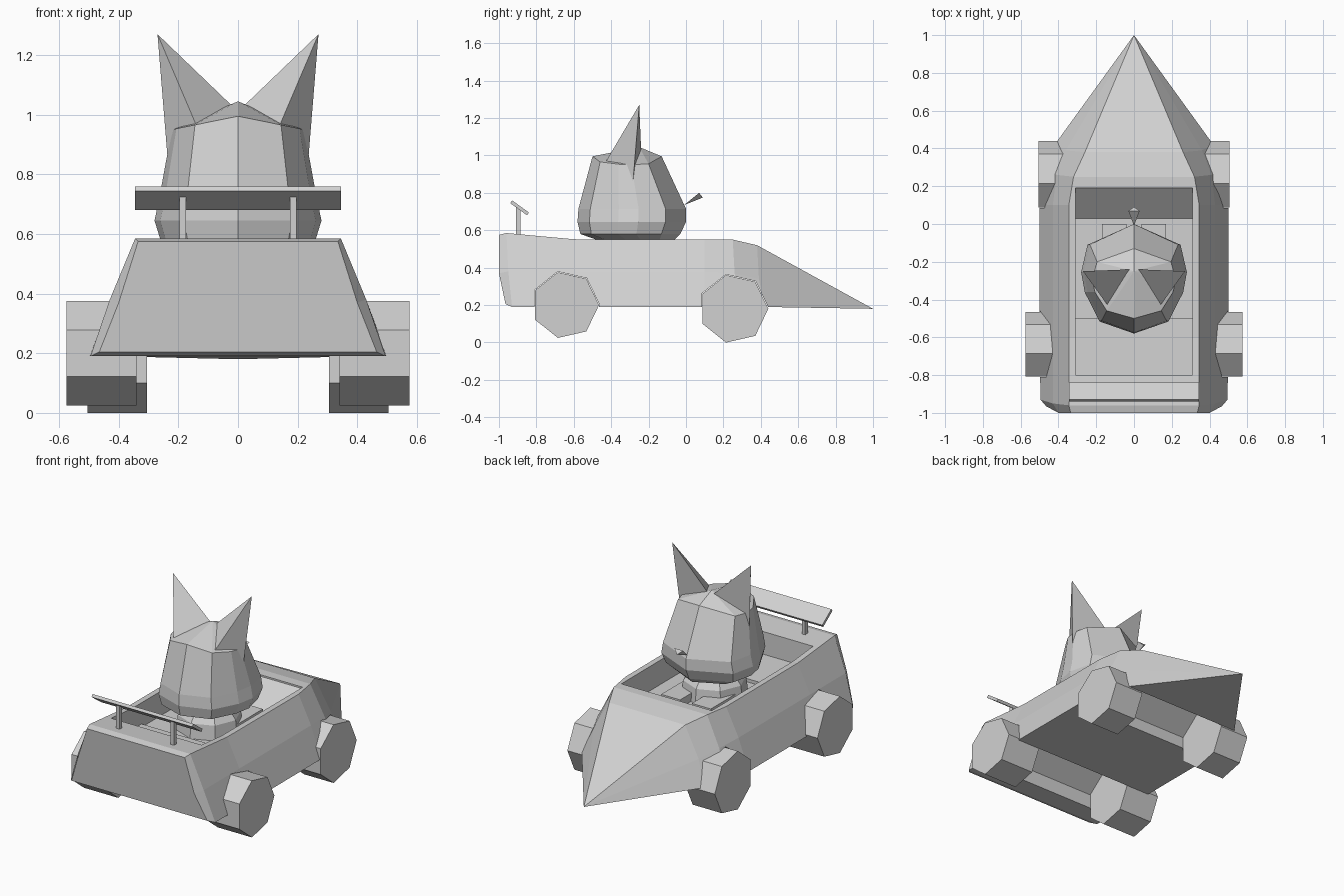
import bpy, bmesh, math
from mathutils import Vector

cube = bpy.data.objects.get("Cube")
if cube:
    bpy.data.objects.remove(cube, do_unlink=True)

grey = bpy.data.materials.new("light grey")
grey.use_nodes = True
grey.diffuse_color = (0.64, 0.64, 0.64, 1)
grey.node_tree.nodes["Principled BSDF"].inputs["Base Color"].default_value = grey.diffuse_color


def finish(name, bm):
    bmesh.ops.recalc_face_normals(bm, faces=bm.faces[:])
    mesh = bpy.data.meshes.new(name)
    bm.to_mesh(mesh)
    bm.free()
    mesh.materials.append(grey)
    ob = bpy.data.objects.new(name, mesh)
    bpy.context.collection.objects.link(ob)
    return ob


def loft(name, rings, tip=None):
    """Skin closed rings of equal length; end in a point if a tip is given."""
    bm = bmesh.new()
    loops = [[bm.verts.new(p) for p in ring] for ring in rings]
    n = len(loops[0])
    for a, b in zip(loops, loops[1:]):
        for i in range(n):
            j = (i + 1) % n
            bm.faces.new((a[i], a[j], b[j], b[i]))
    bm.faces.new(loops[0])
    if tip:
        t = bm.verts.new(tip)
        for i in range(n):
            bm.faces.new((loops[-1][i], loops[-1][(i + 1) % n], t))
    else:
        bm.faces.new(loops[-1])
    return finish(name, bm)


def extrude_x(name, profile, x0, x1):
    return loft(name, [[(x, y, z) for y, z in profile] for x in (x0, x1)])


def box(name, x0, x1, y0, y1, z0, z1):
    return extrude_x(name, [(y0, z0), (y1, z0), (y1, z1), (y0, z1)], x0, x1)


def heptagon(cy, cz, r):
    return [(cy + r * math.cos(math.tau * i / 7), cz + r * math.sin(math.tau * i / 7))
            for i in range(7)]


def tetra(name, points):
    return loft(name, [points[:3]], points[3])


def cut(target, cutter):
    mod = target.modifiers.new(cutter.name, 'BOOLEAN')
    mod.operation = 'DIFFERENCE'
    mod.solver = 'EXACT'
    mod.object = cutter
    cutter.hide_render = True
    cutter.hide_set(True)


# Car body: half sections of (x, y, z) for rim, flank and sill, ending in the nose point
sections = [
    [(.335, -1, .575), (.40, -1, .37), (.465, -.965, .205)],
    [(.345, -.96, .585), (.43, -.95, .38), (.495, -.93, .19)],
    [(.345, -.6, .552), (.43, -.6, .38), (.5, -.6, .19)],
    [(.345, .1, .55), (.43, .1, .38), (.5, .1, .19)],
    [(.32, .25, .55), (.41, .26, .37), (.49, .3, .19)],
    [(.26, .38, .52), (.36, .39, .34), (.42, .42, .19)],
]
body = loft("car_body", [s + [(-x, y, z) for x, y, z in reversed(s)] for s in sections],
            (0, 1, .18))

# Open cockpit with a seat step and sloping front wall
cockpit = [(-.8, .75), (-.8, .43), (-.5, .42), (-.5, .40), (.03, .40), (.19, .54), (.19, .75)]
cut(body, extrude_x("cockpit_cutter", cockpit, -.31, .31))

# Wheels and the wheel channels running under the body
for end, cy, cz, r, x0, x1 in (("tail", -.645, .2, .18, .34, .575),
                               ("nose", .255, .18, .185, .305, .505)):
    cut(body, extrude_x(end + "_channel_cutter", heptagon(cy, cz, r * 1.02), -.7, .7))
    for side, s in (("left", 1), ("right", -1)):
        extrude_x(f"{end}_wheel_{side}", heptagon(cy, cz, r), s * x0, s * x1)

# Spoiler on two posts
extrude_x("spoiler", [(-.94, .745), (-.85, .68), (-.84, .695), (-.93, .76)], -.345, .345)
for side, s in (("left", 1), ("right", -1)):
    box("spoiler_post_" + side, s * .174, s * .197, -.91, -.885, .55, .725)

# Driver head: faceted rings, crown rising to a central point
half = [(0, 1), (.88, .62), (1, .12), (.93, -.25), (.65, -.78), (0, -1)]
outline = half + [(-x, y) for x, y in reversed(half[1:-1])]


def head_ring(z, w, back, front, lift=0):
    mid, depth = (front + back) / 2, (front - back) / 2
    return [(x * w, mid + y * depth, z + lift * (1 - abs(x))) for x, y in outline]


loft("head", [
    head_ring(.55, .19, -.48, -.06),
    head_ring(.58, .26, -.565, -.03),
    head_ring(.645, .28, -.58, 0),
    head_ring(.715, .265, -.575, 0),
    head_ring(.95, .222, -.5, -.13, .045),
], (0, -.25, 1.045))

# Pointed ears
for side, s in (("left", 1), ("right", -1)):
    tetra("ear_" + side, [(s * .02, -.24, 1.03), (s * .235, -.285, .84),
                          (s * .14, -.43, .965), (s * .27, -.25, 1.27)])

# Small flared nose
tetra("nose", [(-.03, .07, .8), (.03, .07, .8), (0, .09, .775), (0, -.01, .735)])

# Torso and legs seated in the cockpit
loft("torso", [
    [(w * math.sin(math.tau * i / 8), -.28 + w * math.cos(math.tau * i / 8), z) for i in range(8)]
    for z, w in ((.40, .19), (.49, .18), (.57, .12))])
for side, s in (("left", 1), ("right", -1)):
    box("leg_" + side, s * .04, s * .17, -.25, .0, .395, .45)
